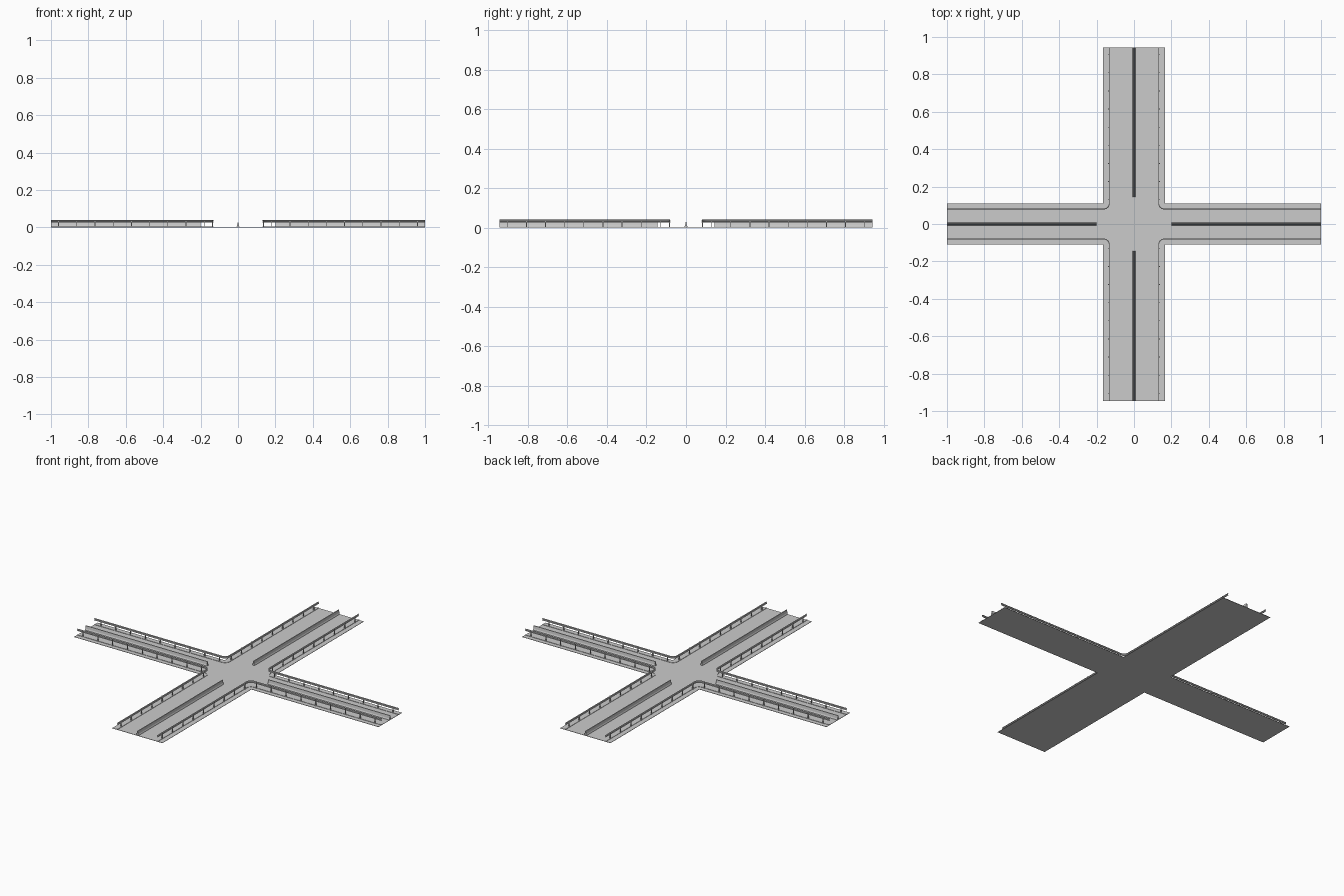
import bpy, bmesh, math

if "Cube" in bpy.data.objects:
    bpy.data.objects.remove(bpy.data.objects["Cube"])

LX, LY = 1.0, 0.945        # arm half lengths
WX, WY = 0.165, 0.11       # half width of the y road, x road
RX, RY = 0.13, 0.078       # guard rail lines
ROAD = 0.002


def finish(name, bm):
    bmesh.ops.recalc_face_normals(bm, faces=bm.faces)
    me = bpy.data.meshes.new(name)
    bm.to_mesh(me)
    bm.free()
    ob = bpy.data.objects.new(name, me)
    bpy.context.collection.objects.link(ob)
    return ob


def sweep(bm, rings):
    """Skin a list of closed rings and cap both ends."""
    loops = [[bm.verts.new(p) for p in ring] for ring in rings]
    n = len(loops[0])
    for a, b in zip(loops, loops[1:]):
        for i in range(n):
            j = (i + 1) % n
            bm.faces.new((a[i], a[j], b[j], b[i]))
    bm.faces.new(loops[0])
    bm.faces.new(loops[-1])


def box(bm, x, y, sx, sy, z0, z1):
    sweep(bm, [[(x + i * sx / 2, y + j * sy / 2, z)
                for i, j in ((-1, -1), (1, -1), (1, 1), (-1, 1))] for z in (z0, z1)])


# cross-shaped road slab
bm = bmesh.new()
outline = [(WX, WY), (WX, LY), (-WX, LY), (-WX, WY), (-LX, WY), (-LX, -WY),
           (-WX, -WY), (-WX, -LY), (WX, -LY), (WX, -WY), (LX, -WY), (LX, WY)]
sweep(bm, [[(x, y, z) for x, y in outline] for z in (0, ROAD)])
finish("road_slab", bm)

# path round one corner: position and outward direction
cx, cy = WX - 0.003, RY + (WX - 0.003 - RX)
rad = cx - RX
path = [(RX, LY, 1, 0)]
for k in range(9):
    a = math.pi + k * math.pi / 16
    path.append((cx + rad * math.cos(a), cy + rad * math.sin(a), -math.cos(a), -math.sin(a)))
path.append((LX, RY, 0, 1))

# corrugated guard rail section and low kerb section: (outward offset, height)
front = [(0.003, 0.026), (0, 0.028), (0, 0.030), (0.003, 0.032),
         (0.003, 0.034), (0, 0.036), (0, 0.038), (0.003, 0.040)]
rail = front + [(o + 0.001, z) for o, z in reversed(front)]
kerb = [(0, 0.001), (0, 0.004), (0.006, 0.004), (0.006, 0.001)]

for sx, sy, tag in ((1, 1, "back_right"), (-1, 1, "back_left"),
                    (-1, -1, "front_left"), (1, -1, "front_right")):
    for name, prof in (("guard_rail", rail), ("kerb", kerb)):
        bm = bmesh.new()
        sweep(bm, [[(sx * (x + o * nx), sy * (y + o * ny), z) for o, z in prof]
                   for x, y, nx, ny in path])
        finish(f"{name}_{tag}", bm)
    # posts standing behind the rail
    bm = bmesh.new()
    for k in range(9):
        t = k / 8
        box(bm, sx * (0.18 + t * 0.78), sy * (RY + 0.006), 0.004, 0.005, 0.001, 0.038)
        box(bm, sx * (RX + 0.006), sy * (0.13 + t * 0.775), 0.005, 0.004, 0.001, 0.038)
    finish(f"rail_posts_{tag}", bm)

# tapered concrete median barriers, one on each arm
half = [(0.007, 0.001), (0.007, 0.005), (0.0045, 0.011), (0.0025, 0.027)]
median = half + [(-w, z) for w, z in reversed(half)]
for s, xname, yname in ((1, "right", "back"), (-1, "left", "front")):
    bm = bmesh.new()
    sweep(bm, [[(s * d, w, z) for w, z in median] for d in (0.2, LX)])
    finish(f"median_barrier_{xname}", bm)
    bm = bmesh.new()
    sweep(bm, [[(w, s * d, z) for w, z in median] for d in (0.145, LY)])
    finish(f"median_barrier_{yname}", bm)
